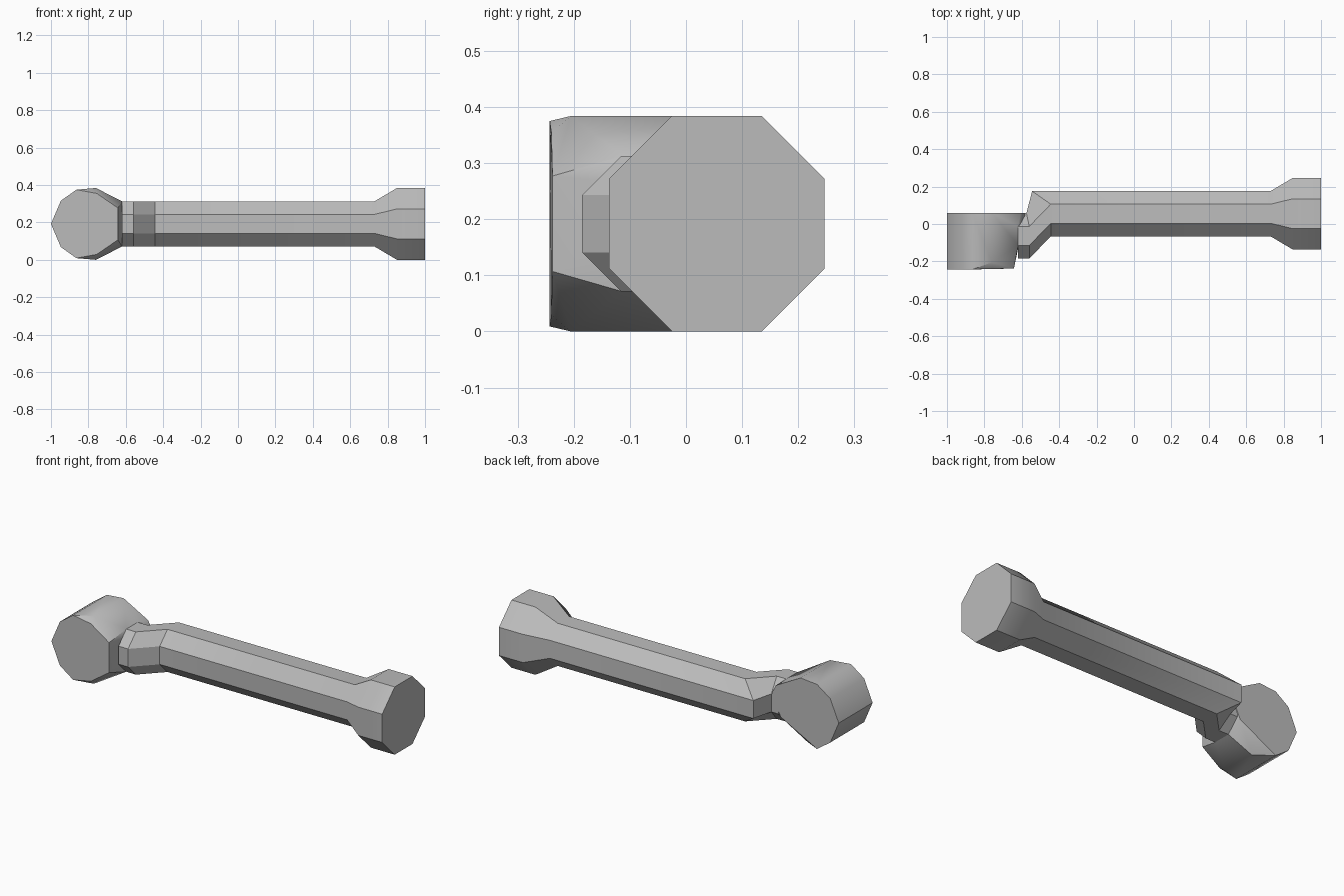
import bpy
import bmesh
import math

cube = bpy.data.objects.get("Cube")
if cube:
    bpy.data.objects.remove(cube, do_unlink=True)

GREY = 0.5
MID_Z = 0.192

mat = bpy.data.materials.new("plain grey")
mat.use_nodes = True
mat.diffuse_color = (GREY, GREY, GREY, 1)
mat.node_tree.nodes["Principled BSDF"].inputs["Base Color"].default_value = (GREY, GREY, GREY, 1)


def finish(bm, name):
    bmesh.ops.recalc_face_normals(bm, faces=bm.faces)
    mesh = bpy.data.meshes.new(name)
    bm.to_mesh(mesh)
    bm.free()
    mesh.materials.append(mat)
    obj = bpy.data.objects.new(name, mesh)
    bpy.context.collection.objects.link(obj)
    bpy.ops.object.select_all(action='DESELECT')
    bpy.context.view_layer.objects.active = obj
    obj.select_set(True)
    bpy.ops.object.shade_smooth_by_angle(angle=math.radians(32))
    return obj


def octagon(half, flat):
    """Chamfered square outline as (y, z) offsets."""
    return [(half, -flat), (half, flat), (flat, half), (-flat, half),
            (-half, flat), (-half, -flat), (-flat, -half), (flat, -half)]


# Rod: octagonal sections lofted along x, mitred on the back at the bend
# (x, x of the back side, centre y, half width, half flat)
sections = [(1.0, 1.0, 0.055, 0.192, 0.08),
            (0.85, 0.85, 0.055, 0.192, 0.08),
            (0.73, 0.73, 0.055, 0.121, 0.051),
            (-0.445, -0.545, 0.055, 0.121, 0.051),
            (-0.56, -0.575, -0.064, 0.121, 0.051),
            (-0.62, -0.62, -0.064, 0.121, 0.051)]
bm = bmesh.new()
rings = []
for x, back_x, cy, half, flat in sections:
    rings.append([bm.verts.new((back_x if y == half else x, cy + y, MID_Z + z))
                  for y, z in octagon(half, flat)])
for a, b in zip(rings, rings[1:]):
    for i in range(8):
        j = (i + 1) % 8
        bm.faces.new((a[i], a[j], b[j], b[i]))
bm.faces.new(rings[0])
bm.faces.new(rings[-1][::-1])
finish(bm, "rod")

# Knuckle: rounded drum across the rod, narrowing into a neck
points = []
drum = [(-0.947, 0.124), (-0.864, 0.183)]
for s in (1, -1):
    for x, z in drum:
        points += [(x, y, MID_Z + s * z) for y in (-0.243, 0.06)]
    # front rim, chamfered towards the neck
    points += [(-0.755, -0.24, MID_Z + s * 0.163), (-0.642, -0.238, MID_Z + s * 0.085)]
    points.append((-0.76, -0.205, MID_Z + s * 0.192))
    # neck corners
    points += [(-0.62, y, MID_Z + s * 0.121) for y in (-0.113, -0.013)]
points += [(-1, -0.243, MID_Z), (-1, 0.06, MID_Z)]
# back rim
points += [(-0.76, 0.06, 0.384), (-0.605, 0.06, 0.3), (-0.58, 0.06, 0.25),
           (-0.635, 0.06, 0.13), (-0.76, 0.0, 0.0)]
bm = bmesh.new()
for p in points:
    bm.verts.new(p)
hull = bmesh.ops.convex_hull(bm, input=bm.verts)
loose = [v for v in bm.verts if not v.link_faces]
bmesh.ops.delete(bm, geom=loose, context='VERTS')
bmesh.ops.dissolve_limit(bm, angle_limit=math.radians(1.5), verts=bm.verts, edges=bm.edges)
finish(bm, "knuckle")
